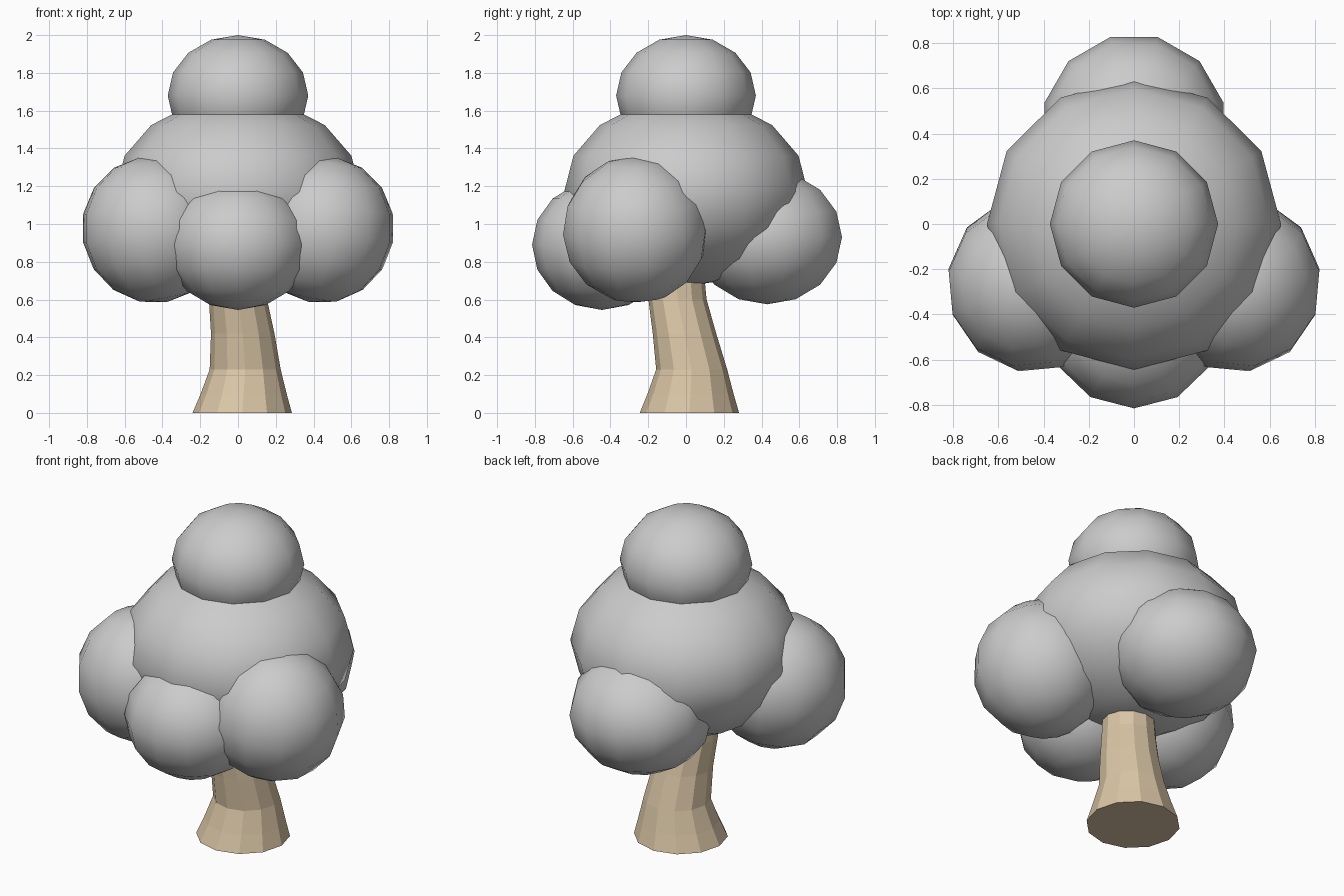
import bpy, bmesh
from math import radians, cos, sin, pi

if "Cube" in bpy.data.objects:
    bpy.data.objects.remove(bpy.data.objects["Cube"])


def leaf_ball(name, loc, semi, rot=(0, 0, 0)):
    """Smooth 12 x 8 ellipsoid clump of foliage."""
    bpy.ops.mesh.primitive_uv_sphere_add(segments=12, ring_count=8, radius=1, location=loc,
                                         rotation=[radians(a) for a in rot])
    ob = bpy.context.object
    ob.name = name
    ob.scale = semi
    bpy.ops.object.shade_smooth()
    return ob


# Foliage
leaf_ball("crown_foliage", (0, 0, 1.17), (0.65, 0.645, 0.50))
leaf_ball("top_foliage", (0, 0, 1.68), (0.372, 0.37, 0.32))
leaf_ball("front_foliage", (0, -0.445, 0.89), (0.385, 0.37, 0.345))
leaf_ball("back_foliage", (0, 0.43, 0.93), (0.41, 0.41, 0.355), (0, 0, 15))
for side, s in (("right", 1), ("left", -1)):
    leaf_ball(side + "_foliage", (0.447 * s, -0.265, 0.97),
              (0.385, 0.392, 0.39), (4, 10 * s, 10 * s))

# Trunk: 12-sided rings, flared at the base and leaning forward (cx, cy, z, r)
rings = [(0.022, 0.018, 0.0, 0.263), (0.030, 0.024, 0.10, 0.228),
         (0.038, 0.030, 0.23, 0.188), (0.025, -0.008, 0.42, 0.168),
         (0.0, -0.045, 0.60, 0.154), (-0.005, -0.055, 0.85, 0.14)]
SIDES = 12
bm = bmesh.new()
loops = [[bm.verts.new((cx + r * cos(2 * pi * i / SIDES), cy + r * sin(2 * pi * i / SIDES), z))
          for i in range(SIDES)] for cx, cy, z, r in rings]
for lo, hi in zip(loops, loops[1:]):
    for i in range(SIDES):
        j = (i + 1) % SIDES
        bm.faces.new((lo[i], lo[j], hi[j], hi[i]))
bm.faces.new(loops[0][::-1])
bm.faces.new(loops[-1])
mesh = bpy.data.meshes.new("trunk")
bm.to_mesh(mesh)
bm.free()
trunk = bpy.data.objects.new("trunk", mesh)
bpy.context.collection.objects.link(trunk)

bark = bpy.data.materials.new("bark")
bark.diffuse_color = (0.70, 0.56, 0.38, 1)
bark.use_nodes = True
bark.node_tree.nodes["Principled BSDF"].inputs["Base Color"].default_value = bark.diffuse_color
mesh.materials.append(bark)
